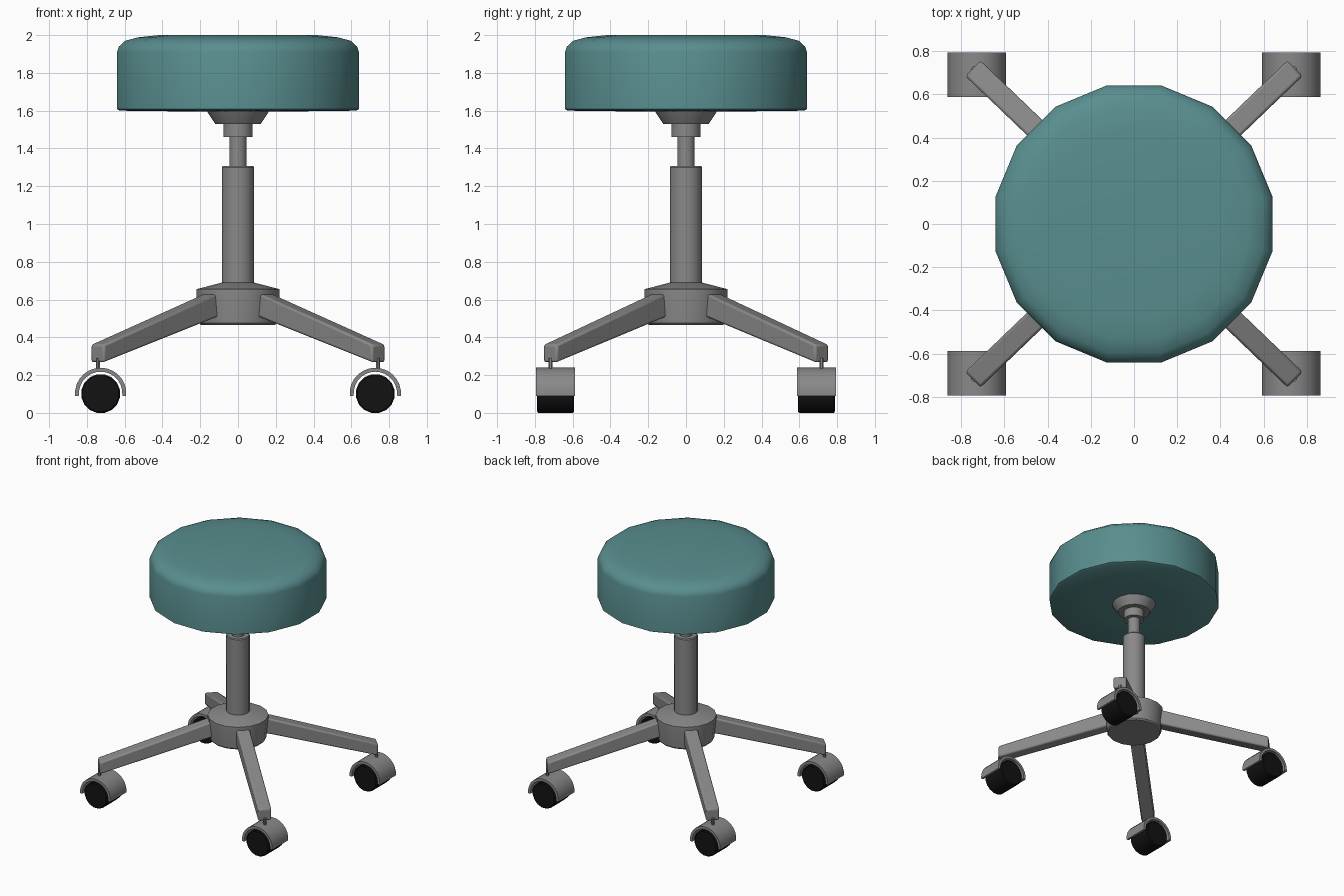
import bpy, bmesh, math
from mathutils import Vector

if "Cube" in bpy.data.objects:
    bpy.data.objects.remove(bpy.data.objects["Cube"])


def material(name, rgb):
    m = bpy.data.materials.new(name)
    m.diffuse_color = (*rgb, 1)
    m.use_nodes = True
    m.node_tree.nodes["Principled BSDF"].inputs["Base Color"].default_value = m.diffuse_color
    return m


TEAL = material("teal fabric", (0.10, 0.27, 0.275))
GREY = material("grey metal", (0.25, 0.25, 0.25))
BLACK = material("black rubber", (0.006, 0.006, 0.006))


def finish(name, bm, mat, angle=35, bevel=0):
    bmesh.ops.recalc_face_normals(bm, faces=bm.faces[:])
    me = bpy.data.meshes.new(name)
    bm.to_mesh(me)
    bm.free()
    me.materials.append(mat)
    ob = bpy.data.objects.new(name, me)
    bpy.context.collection.objects.link(ob)
    if bevel:
        b = ob.modifiers.new("bevel", 'BEVEL')
        b.width, b.segments = bevel, 2
    bpy.ops.object.select_all(action='DESELECT')
    ob.select_set(True)
    bpy.context.view_layer.objects.active = ob
    bpy.ops.object.shade_smooth_by_angle(angle=math.radians(angle))
    return ob


def lathe(name, profile, mat, n=16, angle=35, axis='Z', centre=(0, 0, 0)):
    """Closed turned solid; radii are measured to the flats of the n-gon."""
    bm = bmesh.new()
    rings = []
    for r, h in profile:
        ring = []
        for i in range(n):
            a = 2 * math.pi * (i + 0.5) / n
            k = r / math.cos(math.pi / n)
            p = Vector((k * math.cos(a), k * math.sin(a), h))
            if axis == 'Y':
                p = Vector((p.x, p.z, p.y))
            ring.append(bm.verts.new(p + Vector(centre)))
        rings.append(ring)
    for lo, hi in zip(rings, rings[1:]):
        for i in range(n):
            j = (i + 1) % n
            bm.faces.new((lo[i], lo[j], hi[j], hi[i]))
    bm.faces.new(rings[0])
    bm.faces.new(rings[-1])
    return finish(name, bm, mat, angle)


# padded seat
lathe("seat", [(0.30, 1.596), (0.625, 1.60), (0.64, 1.608), (0.64, 1.91), (0.63, 1.94),
               (0.597, 1.97), (0.53, 1.988), (0.42, 2.0)], TEAL, angle=50)

# seat mount, gas lift and hub
lathe("seat_mount", [(0.165, 1.60), (0.16, 1.59), (0.12, 1.53)][::-1], GREY)
lathe("lift_collar", [(0.077, 1.46), (0.077, 1.535)], GREY)
lathe("lift_rod", [(0.046, 1.28), (0.046, 1.47)], GREY)
lathe("column", [(0.085, 0.64), (0.085, 1.30), (0.08, 1.307)], GREY)
lathe("hub", [(0.195, 0.464), (0.205, 0.475), (0.22, 0.625), (0.22, 0.655), (0.085, 0.69)], GREY, angle=30)


def arm(name, sx, sy):
    bm = bmesh.new()
    start, end = Vector((0.11 * sx, 0.11 * sy)), Vector((0.745 * sx, 0.72 * sy))
    d = (end - start).normalized()
    side = Vector((-d.y, d.x)) * 0.05
    ends = []
    for p, lo, hi in ((start, 0.52, 0.648), (end, 0.266, 0.362)):
        ends.append([bm.verts.new((*(p + side * s), z))
                     for s, z in ((-1, lo), (1, lo), (1, hi), (-1, hi))])
    a, b = ends
    for i in range(4):
        j = (i + 1) % 4
        bm.faces.new((a[i], a[j], b[j], b[i]))
    bm.faces.new(a)
    bm.faces.new(b)
    finish(name, bm, GREY, bevel=0.012)


def guard(name, cx, cy):
    """Half-ring cover around the top of a wheel."""
    bm = bmesh.new()
    steps, rows = 14, []
    for i in range(steps + 1):
        a = math.radians(-6 + 192 * i / steps)
        rows.append([bm.verts.new((cx + r * math.cos(a), cy + y, 0.103 + r * math.sin(a)))
                     for r, y in ((0.115, -0.103), (0.136, -0.103), (0.136, 0.103), (0.115, 0.103))])
    for p, q in zip(rows, rows[1:]):
        for i in range(4):
            j = (i + 1) % 4
            bm.faces.new((p[i], p[j], q[j], q[i]))
    bm.faces.new(rows[0])
    bm.faces.new(rows[-1])
    finish(name, bm, GREY)


# four arms, each with a caster; all casters roll the same way
for sx, sy, tag in ((-1, -1, "front_left"), (1, -1, "front_right"),
                    (-1, 1, "back_left"), (1, 1, "back_right")):
    cx, cy = 0.727 * sx, 0.69 * sy
    arm(tag + "_arm", sx, sy)
    lathe(tag + "_caster_stem", [(0.011, 0.225), (0.011, 0.29)], GREY, n=8,
          centre=(0.742 * sx, 0.717 * sy, 0))
    guard(tag + "_caster_guard", cx, cy)
    lathe(tag + "_wheel", [(0.095, -0.098), (0.102, -0.092), (0.102, 0.092), (0.095, 0.098)],
          BLACK, axis='Y', centre=(cx, cy, 0.102))
